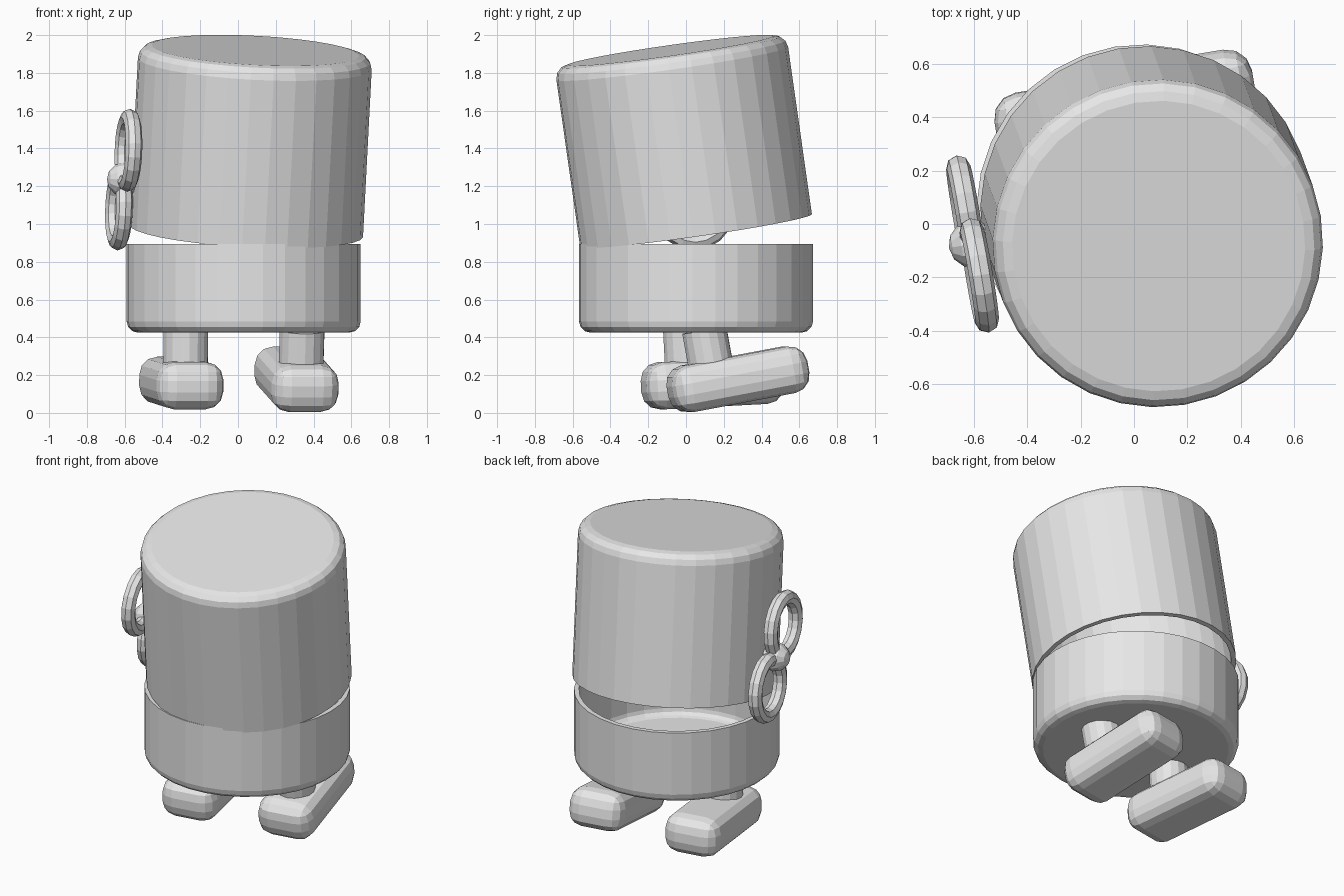
import bpy, bmesh, math
from mathutils import Matrix, Vector

cube = bpy.data.objects.get("Cube")
if cube:
    bpy.data.objects.remove(cube, do_unlink=True)

# Single plain grey material
grey = bpy.data.materials.new("plain_grey")
grey.use_nodes = True
grey.diffuse_color = (0.8, 0.8, 0.8, 1)
grey.node_tree.nodes["Principled BSDF"].inputs["Base Color"].default_value = grey.diffuse_color

YAW = Matrix.Rotation(math.radians(9.5), 4, "Z")


def finish(name, bm, matrix):
    bmesh.ops.recalc_face_normals(bm, faces=bm.faces)
    mesh = bpy.data.meshes.new(name)
    bm.to_mesh(mesh)
    bm.free()
    mesh.materials.append(grey)
    obj = bpy.data.objects.new(name, mesh)
    obj.matrix_world = matrix
    bpy.context.collection.objects.link(obj)
    return obj


def arc(radius, length, bevel, steps=3):
    """Rounded corner leading from a side wall onto the closed end."""
    angles = [math.pi / 2 * i / steps for i in range(steps + 1)]
    return [(radius - bevel + bevel * math.cos(a), length - bevel + bevel * math.sin(a))
            for a in angles]


def cup(name, radius, length, bevel, wall, matrix, sides=32):
    """Hollow drum: open at local z = 0, closed at local z = length."""
    outer = [(radius, 0)] + arc(radius, length, bevel)
    inner = [(radius - wall, 0)] + arc(radius - wall, length - wall, bevel - wall / 2)
    bm = bmesh.new()
    rings = []
    for r, z in inner[::-1] + outer:
        rings.append([bm.verts.new((r * math.cos(t), r * math.sin(t), z))
                      for t in (math.tau * k / sides for k in range(sides))])
    for a, b in zip(rings, rings[1:]):
        for k in range(sides):
            n = (k + 1) % sides
            bm.faces.new((a[k], a[n], b[n], b[k]))
    bm.faces.new(rings[0])
    bm.faces.new(rings[-1])
    return finish(name, bm, matrix)


def cylinder(name, radius, depth, matrix, sides):
    bm = bmesh.new()
    bmesh.ops.create_cone(bm, cap_ends=True, segments=sides, radius1=radius,
                          radius2=radius, depth=depth)
    return finish(name, bm, matrix)


# Lower drum, open side up
cup("lower_drum", 0.62, 0.47, 0.06, 0.03,
    Matrix.Translation((0.03, 0.053, 0.895)) @ YAW @ Matrix.Rotation(math.pi, 4, "X"))

# Upper drum, open side down, leaning forward and sideways like a raised lid
lean = Vector((0, 0, 1)).rotation_difference(Vector((0.052, -0.142, 1)))
cup("upper_drum", 0.62, 0.965, 0.07, 0.03,
    Matrix.Translation((0.043, 0.053, 0.965)) @ lean.to_matrix().to_4x4() @ YAW)

# Feet and legs, each pair pitched together in mid-step
for side, centre, pitch in (("right", (-0.30, 0.14, 0.158), 3),
                            ("left", (0.31, 0.275, 0.178), 10.5)):
    frame = Matrix.Translation(centre) @ YAW @ Matrix.Rotation(math.radians(pitch), 4, "X")
    bm = bmesh.new()
    bmesh.ops.create_cube(bm, size=1, matrix=Matrix.Diagonal((0.36, 0.74, 0.25, 1)))
    bmesh.ops.bevel(bm, geom=bm.edges[:], offset=0.095, segments=3, profile=0.5,
                    affect="EDGES")
    finish(side + "_foot", bm, frame)
    cylinder(side + "_leg", 0.12, 0.29, frame @ Matrix.Translation((0, -0.13, 0.145)), 16)

# Winding key: two rings, a rounded hub and a short shaft into the drum
key = (Matrix.Translation((-0.605, -0.075, 1.235)) @ YAW
       @ Matrix.Rotation(math.radians(2), 4, "Y"))
sideways = Matrix.Rotation(math.pi / 2, 4, "Y")


def ring(name, major, minor, matrix, sides=18, tube=8):
    bm = bmesh.new()
    loops = []
    for i in range(sides):
        turn = Matrix.Rotation(math.tau * i / sides, 4, "Z")
        loops.append([bm.verts.new(turn @ Vector((major + minor * math.cos(t), 0,
                                                  minor * math.sin(t))))
                      for t in (math.tau * j / tube for j in range(tube))])
    for i in range(sides):
        a, b = loops[i], loops[(i + 1) % sides]
        for j in range(tube):
            n = (j + 1) % tube
            bm.faces.new((a[j], b[j], b[n], a[n]))
    return finish(name, bm, matrix)


for name, s in (("upper_key_ring", 1), ("lower_key_ring", -1)):
    ring(name, 0.175, 0.045,
         key @ Matrix.Translation((0, -0.12 * s, 0.155 * s)) @ sideways)

bm = bmesh.new()
bmesh.ops.create_uvsphere(bm, u_segments=12, v_segments=6, radius=0.09)
finish("key_hub", bm, key @ sideways)
cylinder("key_shaft", 0.05, 0.12, key @ Matrix.Translation((0.05, 0, 0)) @ sideways, 12)
